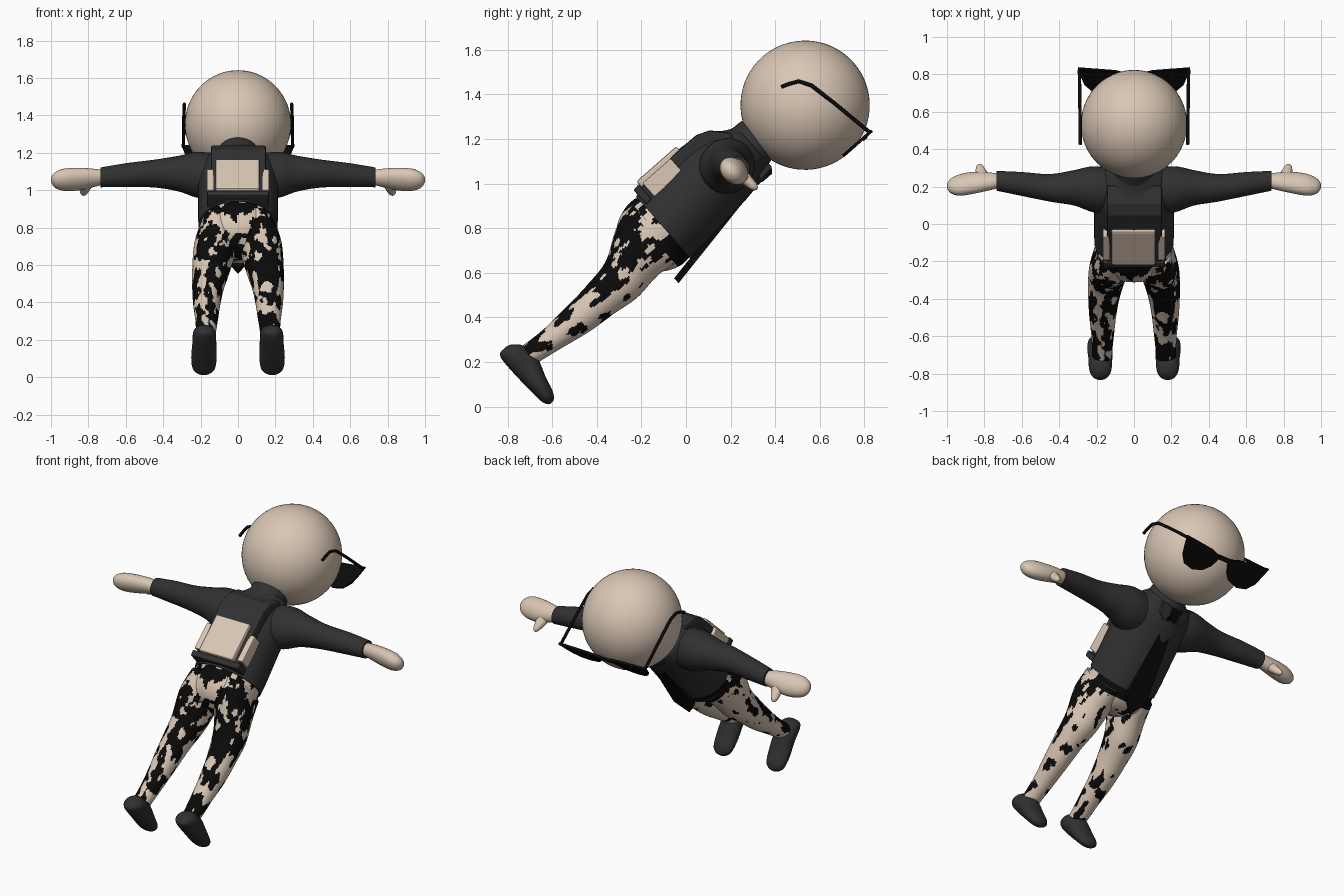
import bpy, bmesh, math
from mathutils import Matrix, Vector, noise

if "Cube" in bpy.data.objects:
    bpy.data.objects.remove(bpy.data.objects["Cube"])

# Leaning body frame: local (x, u along the spine, n out of the back)
LEAN = Matrix(((1, 0, 0, 0), (0, .75, -.66, 0), (0, .66, .75, 0), (0, 0, 0, 1)))


def material(name, rgb):
    m = bpy.data.materials.new(name)
    m.use_nodes = True
    m.diffuse_color = (*rgb, 1)
    bsdf = m.node_tree.nodes["Principled BSDF"]
    bsdf.inputs["Base Color"].default_value = (*rgb, 1)
    bsdf.inputs["Roughness"].default_value = .8
    return m


TAN = material("tan", (.70, .57, .46))
GREY = material("charcoal", (.03, .03, .03))
BLACK = material("black", (.003, .003, .003))


def finish(name, bm, mats, smooth=True, rule=None):
    """Turn local geometry into a leaning object, coloured by an optional rule."""
    bmesh.ops.recalc_face_normals(bm, faces=bm.faces[:])
    if rule:
        for f in bm.faces:
            f.material_index = rule(f.calc_center_median())
    bm.transform(LEAN)
    mesh = bpy.data.meshes.new(name)
    bm.to_mesh(mesh)
    bm.free()
    for m in mats:
        mesh.materials.append(m)
    ob = bpy.data.objects.new(name, mesh)
    bpy.context.collection.objects.link(ob)
    if smooth:
        bpy.ops.object.select_all(action='DESELECT')
        ob.select_set(True)
        bpy.context.view_layer.objects.active = ob
        bpy.ops.object.shade_smooth_by_angle(angle=math.radians(50))
    return ob


def spline(rows, sub):
    """Catmull-Rom interpolation between section rows."""
    out = []
    for i in range(len(rows) - 1):
        quad = [rows[max(i - 1, 0)], rows[i], rows[i + 1], rows[min(i + 2, len(rows) - 1)]]
        for k in range(sub):
            t = k / sub
            out.append([.5 * (2 * b + (c - a) * t + (2 * a - 5 * b + 4 * c - d) * t * t
                              + (3 * b - a - 3 * c + d) * t ** 3) for a, b, c, d in zip(*quad)])
    return out + [list(rows[-1])]


def loft(name, rows, axis, mats, side=1, sub=5, segs=28, rule=None):
    """Rows are (x, u, n, radius, radius); axis is the one the sections run along."""
    bm = bmesh.new()
    free = [i for i in range(3) if i != axis]
    rings = []
    for r in spline(rows, sub):
        ring = []
        for s in range(segs):
            a = math.tau * s / segs
            p = Vector(r[:3])
            p[free[0]] += max(r[3], .002) * math.cos(a)
            p[free[1]] += max(r[4], .002) * math.sin(a)
            p.x *= side
            ring.append(bm.verts.new(p))
        rings.append(ring)
    for a, b in zip(rings, rings[1:]):
        for s in range(segs):
            t = (s + 1) % segs
            bm.faces.new((a[s], a[t], b[t], b[s]))
    bm.faces.new(rings[0])
    bm.faces.new(rings[-1])
    return finish(name, bm, mats, rule=rule)


def prism(name, outline, place, mat, bevel=0):
    """Extrude an outline; place(a, b, t) gives a local point for t = 0 or 1."""
    bm = bmesh.new()
    low, high = [[bm.verts.new(place(a, b, t)) for a, b in outline] for t in (0, 1)]
    bm.faces.new(low)
    bm.faces.new(high)
    for i in range(len(low)):
        j = (i + 1) % len(low)
        bm.faces.new((low[i], low[j], high[j], high[i]))
    ob = finish(name, bm, [mat], smooth=False)
    if bevel:
        mod = ob.modifiers.new("soft edges", 'BEVEL')
        mod.width, mod.segments = bevel, 2
    return ob


def camouflage(c):
    """Black blotches: dense on the back, sparse on the front, solid at the waist front."""
    if c.y > .39 and c.z < .63:
        return 1
    p = Vector((c.x * 19, c.y * 11, c.z * 19))
    v = noise.noise(p) + .5 * noise.noise(p * 2.3)
    return 1 if v > .30 - .40 * min(max((c.z - .56) / .11, 0), 1) else 0


# Head
bm = bmesh.new()
bmesh.ops.create_uvsphere(bm, u_segments=48, v_segments=32, radius=.29,
                          matrix=Matrix.Translation((0, 1.295, .6625)))
bmesh.ops.scale(bm, vec=(.98, 1, 1), verts=bm.verts[:])
finish("head", bm, [TAN])

# Jacket body and collar
loft("jacket_body", [(0, .455, .672, .212, .185), (0, .55, .68, .213, .19), (0, .75, .70, .213, .188),
                     (0, .88, .695, .215, .165), (0, .95, .685, .18, .13), (0, 1.0, .685, .12, .105)],
     1, [GREY], segs=40)
loft("collar", [(0, .95, .68, .135, .125), (0, .99, .685, .118, .115), (0, 1.035, .69, .108, .108)],
     1, [GREY])

# Pants
loft("pants_hips", [(0, .47, .672, .20, .178), (0, .40, .672, .207, .18), (0, .33, .675, .20, .155),
                    (0, .28, .68, .15, .11), (0, .25, .68, .07, .05)],
     1, [TAN, BLACK], sub=12, segs=110, rule=camouflage)

for side, word in ((1, "left"), (-1, "right")):
    loft(word + "_pants_leg",
         [(.11, .42, .672, .095, .165), (.122, .30, .668, .113, .142), (.145, .16, .62, .10, .108),
          (.160, .03, .615, .085, .088), (.167, -.10, .615, .073, .076), (.168, -.25, .625, .06, .058),
          (.172, -.38, .64, .052, .05)],
         1, [TAN, BLACK], side, 20, 80, camouflage)
    loft(word + "_shoe",
         [(.18, -.44, .735, .015, .015), (.18, -.438, .725, .042, .036), (.18, -.425, .69, .06, .056),
          (.18, -.418, .61, .064, .063), (.182, -.43, .52, .068, .047), (.183, -.437, .45, .06, .035),
          (.183, -.44, .42, .035, .02), (.183, -.44, .412, .01, .008)], 2, [GREY], side)
    loft(word + "_sleeve",
         [(.10, .84, .69, .13, .12), (.22, .855, .69, .125, .12), (.32, .865, .69, .095, .095),
          (.45, .865, .69, .073, .075), (.60, .875, .67, .064, .064), (.735, .88, .65, .053, .053)],
         0, [GREY], side)
    loft(word + "_hand",
         [(.71, .88, .65, .035, .038), (.78, .875, .65, .044, .055), (.86, .865, .65, .05, .068),
          (.93, .855, .655, .05, .066), (.975, .85, .657, .037, .048), (.995, .85, .658, .018, .024),
          (1.0, .85, .658, .004, .004)], 0, [TAN], side)
    loft(word + "_thumb",
         [(.81, .872, .65, .045, .035), (.815, .876, .59, .034, .027), (.823, .88, .545, .022, .02),
          (.825, .882, .527, .012, .011), (.825, .882, .521, .003, .003)], 2, [TAN], side)

    # Shirt collar flap
    prism(word + "_collar_flap", [(.01, .985), (.10, 1.0), (.085, .93), (.05, .90)],
          lambda a, b, t: (side * a, b, .56 + 1.6 * a * a - .022 * t - .1 * (1 - b)), GREY)

    # Sunglasses lens and temple
    prism(word + "_lens", [(.035, 1.405), (.10, 1.425), (.30, 1.445), (.285, 1.39), (.265, 1.33),
                           (.225, 1.285), (.165, 1.272), (.10, 1.29), (.06, 1.33), (.042, 1.37)],
          lambda a, b, t: (side * a, b, .372 + .014 * t), BLACK)
    curve = bpy.data.curves.new(word + "_temple", 'CURVE')
    curve.dimensions = '3D'
    curve.bevel_depth = .009
    curve.use_fill_caps = True
    path = [(.292, 1.432, .38), (.29, 1.40, .58), (.288, 1.375, .71), (.287, 1.345, .762),
            (.287, 1.305, .782), (.287, 1.268, .795)]
    line = curve.splines.new('POLY')
    line.points.add(len(path) - 1)
    for pt, (x, u, n) in zip(line.points, path):
        pt.co = (*(LEAN @ Vector((side * x, u, n))), 1)
    curve.materials.append(BLACK)
    bpy.context.collection.objects.link(bpy.data.objects.new(word + "_temple", curve))

    # Backpack side pocket
    prism(word + "_side_pocket", [(.515, .80), (.685, .80), (.685, .882), (.515, .882)],
          lambda a, b, t: (side * (.13 + .037 * t), a, b), TAN, .006)

prism("glasses_bridge", [(-.05, 1.385), (.05, 1.385), (.05, 1.41), (-.05, 1.41)],
      lambda a, b, t: (a, b, .368 + .014 * t), BLACK)

# Necktie and knot
prism("necktie", [(0, .341), (.068, .43), (.03, .95), (-.03, .95), (-.068, .43)],
      lambda a, b, t: (a, b, .468 + .177 * (b - .341) - .03 * t), BLACK)
prism("tie_knot", [(-.025, .92), (.025, .92), (.04, .985), (-.04, .985)],
      lambda a, b, t: (a, b, .575 - .045 * t), BLACK, .006)

# Backpack body, lid edge and large pocket
prism("backpack", [(.47, .78), (.475, .872), (.72, .885), (.84, .885), (.90, .86), (.965, .785), (.93, .74)],
      lambda a, b, t: (.295 * t - .145, a, b), GREY, .012)
prism("backpack_base", [(.465, .80), (.465, .885), (.50, .89), (.50, .80)],
      lambda a, b, t: (.33 * t - .165, a, b), GREY, .006)
prism("back_pocket", [(.50, .86), (.50, .906), (.74, .906), (.74, .86)],
      lambda a, b, t: (.235 * t - .12, a, b), TAN, .01)
